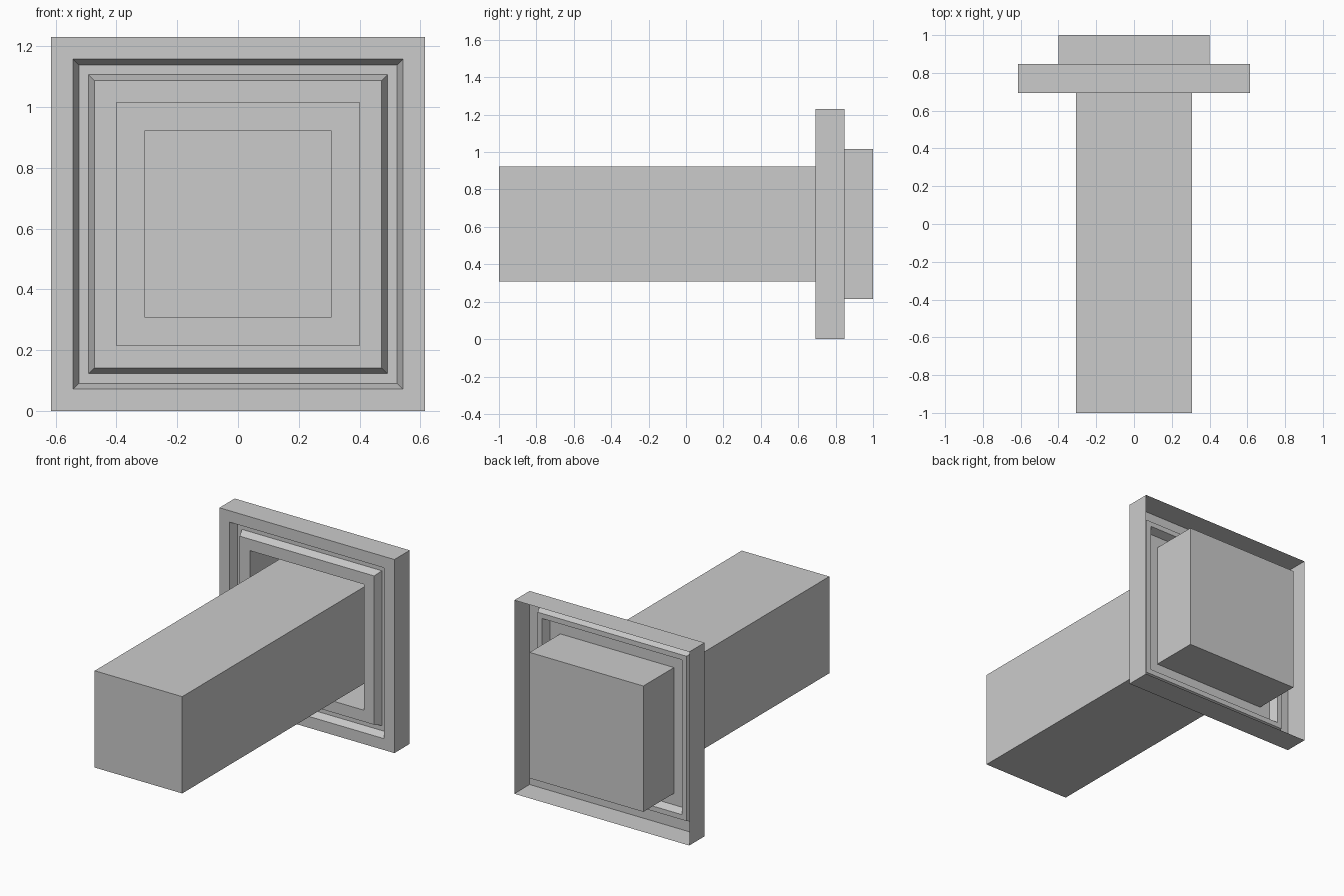
import bpy, bmesh

if "Cube" in bpy.data.objects:
    bpy.data.objects.remove(bpy.data.objects["Cube"])

U = 2 / 13            # design module
CZ = 4 * U            # height of the centre axis


def square_shell(name, profile, cap_start=False, cap_end=False):
    """Join concentric square rings given as (half_size, y)."""
    bm = bmesh.new()
    rings = []
    for h, y in profile:
        rings.append([bm.verts.new((sx * h, y, CZ + sz * h))
                      for sx, sz in ((-1, -1), (1, -1), (1, 1), (-1, 1))])
    for a, b in zip(rings, rings[1:]):
        for i in range(4):
            j = (i + 1) % 4
            bm.faces.new((a[i], a[j], b[j], b[i]))
    if cap_start:
        bm.faces.new(rings[0][::-1])
    if cap_end:
        bm.faces.new(rings[-1])
    me = bpy.data.meshes.new(name)
    bm.to_mesh(me)
    bm.free()
    ob = bpy.data.objects.new(name, me)
    bpy.context.collection.objects.link(ob)
    return ob


FRONT = 1 - 2 * U     # front plane of the plate
GROOVE = FRONT + 0.05

# Thin open-backed plate: rim, front face, trapezoid groove, rear pocket
square_shell("wall_plate", [
    (4 * U, 1 - U), (4 * U, FRONT),
    (0.543, FRONT), (0.524, GROOVE), (0.492, GROOVE), (0.473, FRONT),
    (0.40, FRONT), (0.40, 1.0)], cap_end=True)

# Square beam standing in the pocket
beam = square_shell("beam", [(2 * U, -1.0), (2 * U, 1.0)], cap_start=True)
beam.data.flip_normals()
